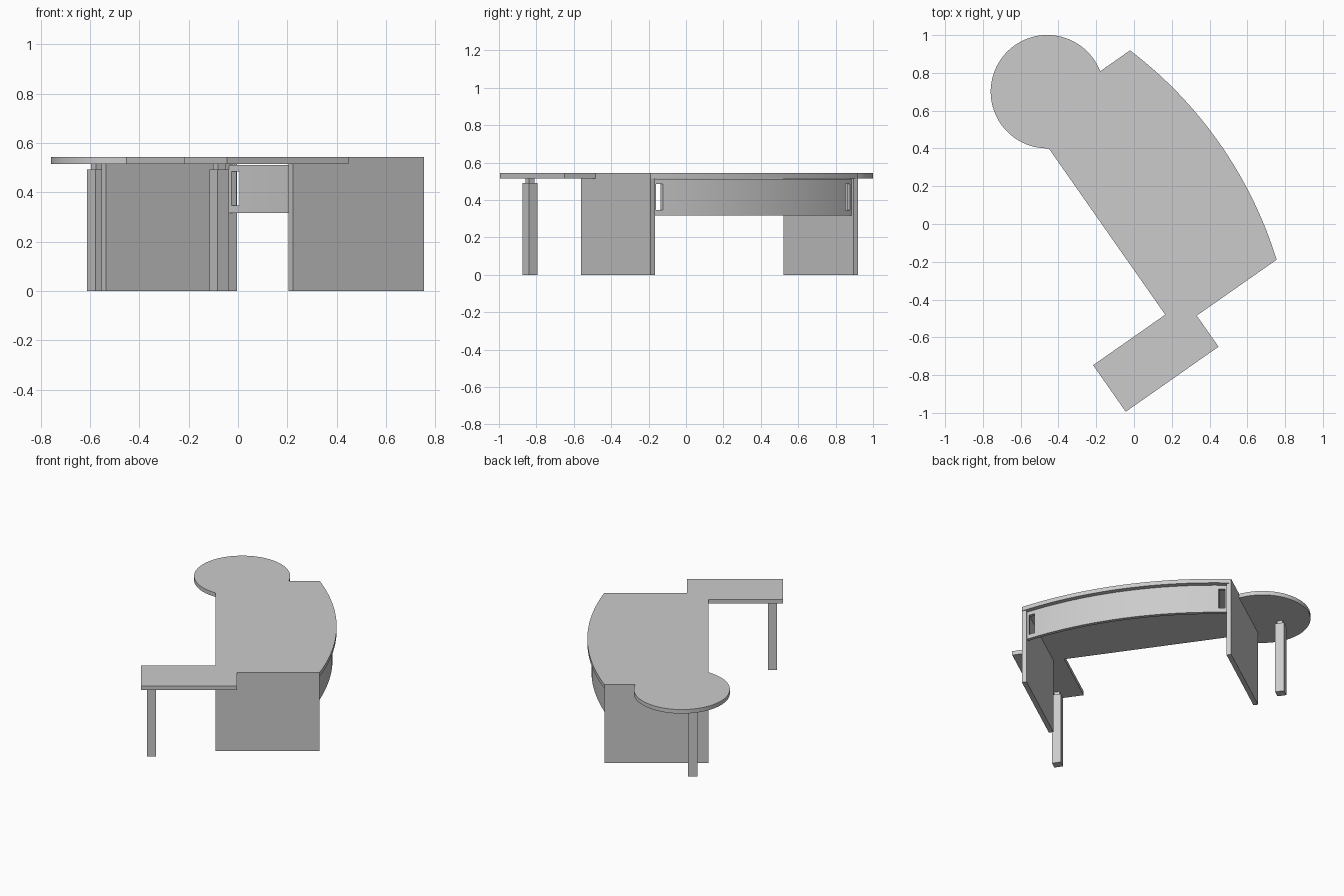
import bpy, bmesh
from math import sin, cos, radians, atan2, asin, sqrt, pi

if "Cube" in bpy.data.objects:
    bpy.data.objects.remove(bpy.data.objects["Cube"])

TURN = radians(35)            # whole desk is turned about z
TOP, UNDER = 0.543, 0.515     # worktop faces
BACK, FRONT = -0.14, 0.51     # desk depth (local x)
Y0, Y1 = -0.588, 0.765        # desk length (local y)
MID = (Y0 + Y1) / 2
BULGE = 0.106


def prism(name, outline, z0, z1):
    """Extrude a flat outline between two heights."""
    bm = bmesh.new()
    face = bm.faces.new([bm.verts.new((x, y, z0)) for x, y in outline])
    up = bmesh.ops.extrude_face_region(bm, geom=[face])["geom"]
    bmesh.ops.translate(bm, vec=(0, 0, z1 - z0),
                        verts=[v for v in up if isinstance(v, bmesh.types.BMVert)])
    bmesh.ops.recalc_face_normals(bm, faces=bm.faces)
    mesh = bpy.data.meshes.new(name)
    bm.to_mesh(mesh)
    bm.free()
    obj = bpy.data.objects.new(name, mesh)
    bpy.context.collection.objects.link(obj)
    obj.rotation_euler.z = TURN
    return obj


def box(name, x0, x1, y0, y1, z0, z1):
    return prism(name, [(x0, y0), (x1, y0), (x1, y1), (x0, y1)], z0, z1)


def smooth(obj):
    bpy.ops.object.select_all(action='DESELECT')
    bpy.context.view_layer.objects.active = obj
    obj.select_set(True)
    bpy.ops.object.shade_smooth_by_angle(angle=radians(30))


def bow(x_end, half, n=32):
    """Bowed front edge, from low y to high y."""
    c = (Y1 - Y0) / 2
    r = (c * c + BULGE ** 2) / (2 * BULGE)
    a = asin(half / r)
    angles = [-a + 2 * a * i / n for i in range(n + 1)]
    return [(x_end + r * (cos(t) - cos(a)), MID + r * sin(t)) for t in angles]


# Worktop: bowed desk, round meeting end and side return in one outline
cx, cy, r = 0.026, 0.837, 0.30
start = asin((Y1 - cy) / r)
end = pi + asin(sqrt(r * r - (BACK - cx) ** 2) / r)
arc = [(cx + r * cos(start + (end - start) * i / 64),
        cy + r * sin(start + (end - start) * i / 64)) for i in range(65)]
side_return = [(BACK, -0.488), (-0.606, -0.488), (-0.606, -0.789),
               (-0.006, -0.789), (-0.006, Y0)]
smooth(prism("worktop", bow(FRONT, (Y1 - Y0) / 2) + arc + side_return, UNDER, TOP))

# End panels
T = 0.03
for name, y in (("near_end_panel", Y0), ("far_end_panel", Y1 - T)):
    box(name, BACK, FRONT, y, y + T, 0, UNDER)

# Curved modesty panel with a window at each end
half = (Y1 - Y0) / 2 - T
panel = prism("modesty_panel", bow(0.494, half) + bow(0.470, half)[::-1], 0.317, 0.511)
for s in (-1, 1):
    ya, yb = sorted((MID + s * 0.595, MID + s * 0.634))
    cutter = box("window_cutter", 0.40, 0.60, ya, yb, 0.347, 0.485)
    cutter.hide_render = True
    cutter.hide_set(True)
    mod = panel.modifiers.new("window", 'BOOLEAN')
    mod.operation, mod.solver, mod.object = 'DIFFERENCE', 'EXACT', cutter
smooth(panel)

# Square posts with narrower necks
for name, x, y in (("return_leg", -0.541, -0.639), ("round_end_leg", -0.042, 0.937)):
    for part, h, z0, z1 in (("post", 0.0285, 0, 0.492), ("neck", 0.018, 0.492, UNDER)):
        box(f"{name}_{part}", x - h, x + h, y - h, y + h, z0, z1)
